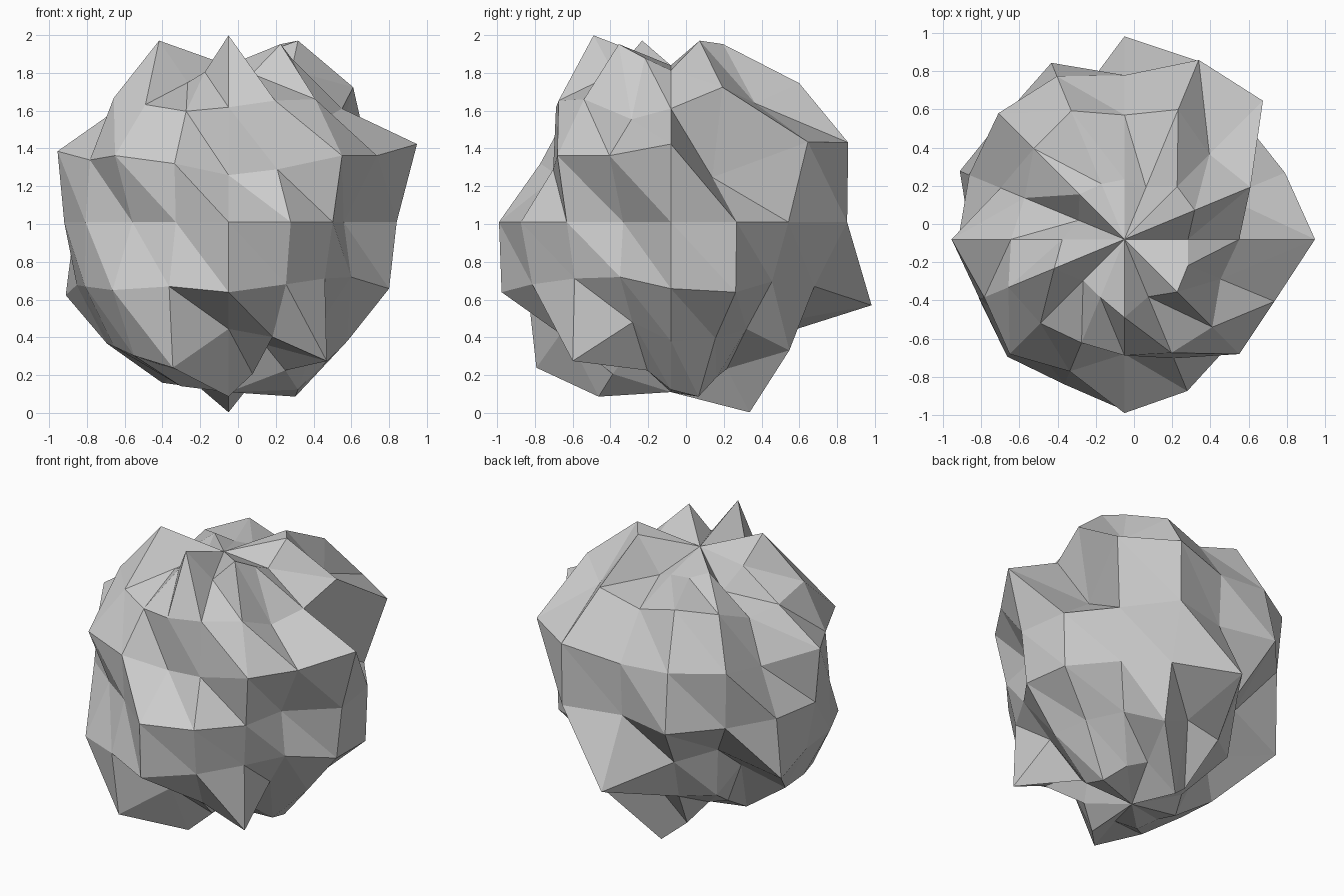
import bpy
import bmesh
import math
from mathutils import Vector

# Remove the default cube
default_cube = bpy.data.objects.get("Cube")
if default_cube:
    bpy.data.objects.remove(default_cube, do_unlink=True)

# Stone material
stone = bpy.data.materials.new("stone_grey")
stone.use_nodes = True
grey = (0.6, 0.6, 0.6, 1.0)
stone.diffuse_color = grey
stone.node_tree.nodes["Principled BSDF"].inputs["Base Color"].default_value = grey

# Lumpy sphere: distance from the centre in percent, one row per ring from the
# top down, each row running counter-clockwise from +x
centre = Vector((-0.05, -0.08, 1.01))
top_pole, bottom_pole = 83, 90
rings = [
    [87, 104, 102, 77, 82, 82, 87, 68, 85, 104, 80, 86, 107, 85, 102, 94],
    [85, 101, 89, 104, 92, 103, 95, 80, 84, 93, 88, 83, 86, 91, 92, 77],
    [108, 62, 111, 110, 93, 100, 101, 76, 98, 86, 92, 81, 65, 73, 92, 92],
    [89, 91, 88, 101, 84, 100, 90, 88, 87, 82, 72, 73, 91, 86, 78, 66],
    [92, 97, 82, 89, 115, 80, 69, 101, 87, 89, 94, 89, 97, 86, 78, 76],
    [89, 87, 80, 96, 76, 85, 84, 67, 91, 93, 100, 109, 80, 86, 104, 75],
    [96, 100, 89, 84, 109, 96, 83, 84, 92, 90, 94, 90, 100, 87, 70, 85],
]
segments = len(rings[0])
ring_step = math.pi / (len(rings) + 1)
segment_step = math.tau / segments


def surface_point(polar, azimuth, percent):
    """Point at a polar angle and azimuth, pushed out to the given distance."""
    direction = Vector((math.sin(polar) * math.cos(azimuth),
                        math.sin(polar) * math.sin(azimuth),
                        math.cos(polar)))
    return centre + direction * percent / 100


bm = bmesh.new()
top = bm.verts.new(surface_point(0, 0, top_pole))
bottom = bm.verts.new(surface_point(math.pi, 0, bottom_pole))
rows = []
for row_index, ring in enumerate(rings):
    polar = (row_index + 1) * ring_step
    rows.append([bm.verts.new(surface_point(polar, column * segment_step, percent))
                 for column, percent in enumerate(ring)])

# Caps at the poles and split bands between the rings
for column in range(segments):
    following = (column + 1) % segments
    bm.faces.new((top, rows[0][column], rows[0][following]))
    bm.faces.new((bottom, rows[-1][following], rows[-1][column]))
    for upper, lower in zip(rows, rows[1:]):
        bm.faces.new((upper[column], lower[column], lower[following]))
        bm.faces.new((upper[column], lower[following], upper[following]))

bmesh.ops.recalc_face_normals(bm, faces=bm.faces)
mesh = bpy.data.meshes.new("faceted_boulder")
bm.to_mesh(mesh)
bm.free()
mesh.materials.append(stone)
boulder = bpy.data.objects.new("faceted_boulder", mesh)
bpy.context.collection.objects.link(boulder)
